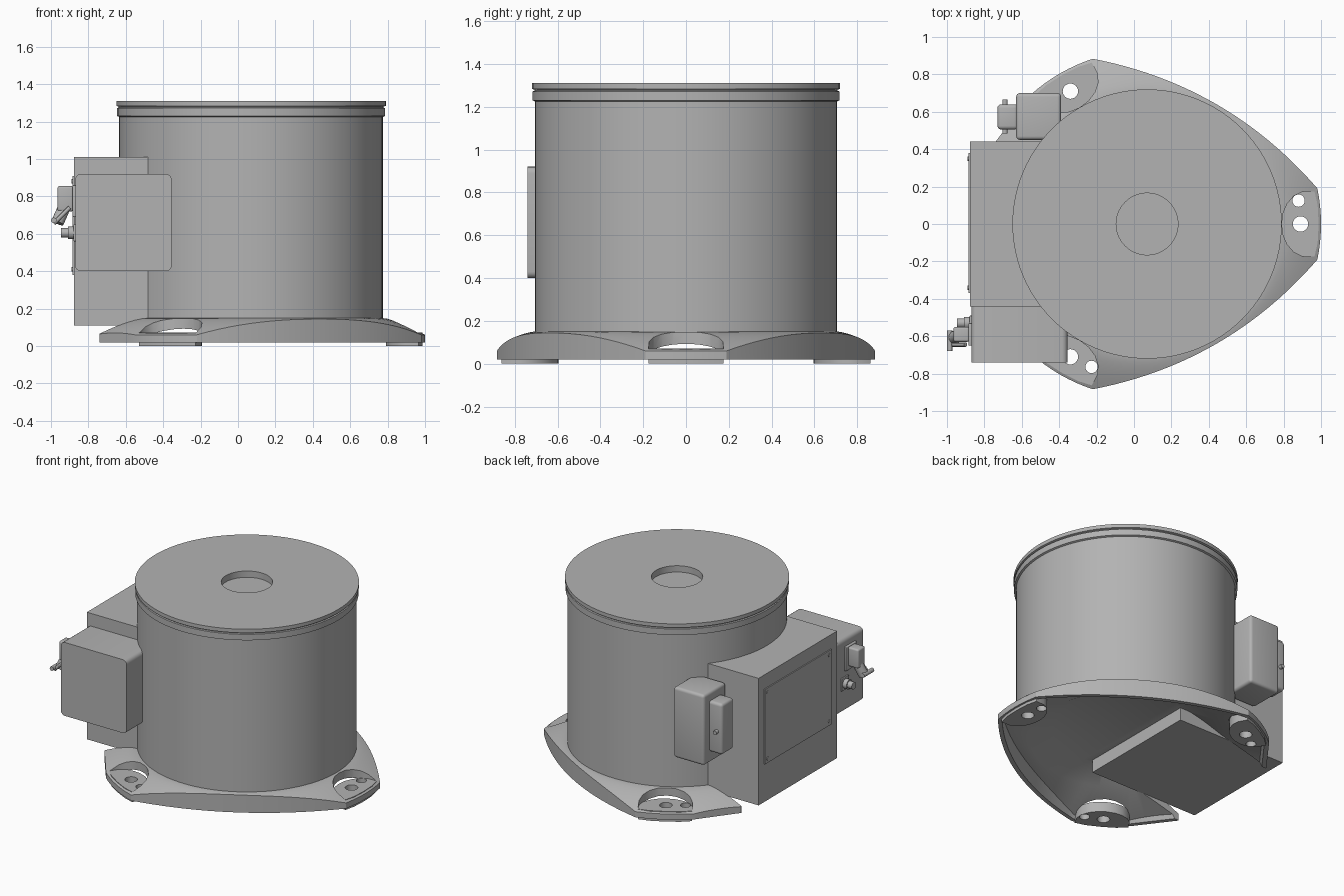
import bpy, bmesh
from math import pi, cos, sin, radians
from mathutils import Vector, Matrix

cube = bpy.data.objects.get("Cube")
if cube:
    bpy.data.objects.remove(cube, do_unlink=True)

grey = bpy.data.materials.new("machine_grey")
grey.use_nodes = True
COLOR = (0.45, 0.45, 0.45, 1)
grey.diffuse_color = COLOR
grey.node_tree.nodes["Principled BSDF"].inputs["Base Color"].default_value = COLOR

AXIS = Vector((0.07, 0, 0))   # drum axis
SEG = 96


def make(name, bm):
    bmesh.ops.recalc_face_normals(bm, faces=bm.faces)
    mesh = bpy.data.meshes.new(name)
    bm.to_mesh(mesh)
    bm.free()
    mesh.materials.append(grey)
    ob = bpy.data.objects.new(name, mesh)
    bpy.context.scene.collection.objects.link(ob)
    return ob


def activate(ob):
    bpy.ops.object.select_all(action='DESELECT')
    ob.select_set(True)
    bpy.context.view_layer.objects.active = ob


def smooth(ob):
    activate(ob)
    bpy.ops.object.shade_smooth_by_angle(angle=radians(30))


def cut(ob, cutter):
    mod = ob.modifiers.new("cut", 'BOOLEAN')
    mod.operation, mod.solver, mod.object = 'DIFFERENCE', 'EXACT', cutter
    activate(ob)
    bpy.ops.object.modifier_apply(modifier=mod.name)
    bpy.data.objects.remove(cutter, do_unlink=True)


def loft(name, rings, cap_start=True, cap_end=True):
    """Skin a list of equally long point rings."""
    bm = bmesh.new()
    vs = [[bm.verts.new(p) for p in ring] for ring in rings]
    n = len(vs[0])
    for a, b in zip(vs, vs[1:]):
        for i in range(n):
            j = (i + 1) % n
            bm.faces.new((a[i], a[j], b[j], b[i]))
    if cap_start:
        bm.faces.new(vs[0])
    if cap_end:
        bm.faces.new(vs[-1])
    return make(name, bm)


def circle(r, z):
    return [AXIS + Vector((r * cos(2 * pi * i / SEG), r * sin(2 * pi * i / SEG), z))
            for i in range(SEG)]


def box(name, x, y, z, bevel=0.0, axis=None):
    """Box from ranges; bevels all edges, or only those along one axis."""
    bm = bmesh.new()
    bmesh.ops.create_cube(bm, size=1)
    for v in bm.verts:
        v.co = Vector([(r[0] + r[1]) / 2 + c * (r[1] - r[0])
                       for r, c in zip((x, y, z), v.co)])
    if bevel:
        edges = [e for e in bm.edges if axis is None or
                 abs((e.verts[0].co - e.verts[1].co).normalized()[axis]) > 0.9]
        bmesh.ops.bevel(bm, geom=edges, offset=bevel, segments=4, profile=0.5, affect='EDGES')
    ob = make(name, bm)
    if bevel:
        smooth(ob)
    return ob


def rod(name, a, b, r, seg=24):
    a, b = Vector(a), Vector(b)
    bm = bmesh.new()
    rot = Vector((0, 0, 1)).rotation_difference(b - a).to_matrix().to_4x4()
    bmesh.ops.create_cone(bm, cap_ends=True, segments=seg, radius1=r, radius2=r,
                          depth=(b - a).length, matrix=Matrix.Translation((a + b) / 2) @ rot)
    ob = make(name, bm)
    smooth(ob)
    return ob


# Drum with flange, groove, top disc and central recess
drum = [(0.705, 0.145), (0.705, 1.225), (0.717, 1.23), (0.717, 1.272), (0.708, 1.275),
        (0.708, 1.28), (0.72, 1.284), (0.72, 1.31), (0.165, 1.31), (0.165, 1.265)]
smooth(loft("drum", [circle(r, z) for r, z in drum], cap_start=False))


# Base outline: three feet joined by bowed sides, widened at the service side
def turn(p, deg):
    return Matrix.Rotation(radians(deg), 2) @ Vector(p)


outline = []
for k in range(3):
    a0 = 120 * k
    for i in range(8):
        outline.append(turn((0.93, 0), a0 - 11.8 + 23.6 * i / 8))
    a, b = turn((0.93, 0), a0 + 11.8), turn((0.93, 0), a0 + 108.2)
    for i in range(24):
        t = i / 24
        if k == 1:
            c, d = Vector((-0.81, 0.44)), Vector((-0.81, -0.44))
            p = (a.lerp(c, t * 4) if t < 0.25 else
                 c.lerp(d, t * 2 - 0.5) if t < 0.75 else d.lerp(b, t * 4 - 3))
        else:
            p = a.lerp(b, t) + turn((0.12, 0), a0 + 60) * 4 * t * (1 - t)
        outline.append(p)


def top_z(r):
    return 0.15 - 0.09 * max(0, (r - 0.71) / 0.22) ** 1.4


def ring(radius, height):
    pts = []
    for p in outline:
        r = radius(p.length)
        q = p.normalized() * r
        pts.append(AXIS + Vector((q.x, q.y, height(r, p.length))))
    return pts


rings = [ring(lambda R: 0.66, lambda r, R: 0.24), ring(lambda R: 0.69, lambda r, R: 0.15)]
for s in range(1, 7):
    rings.append(ring(lambda R, s=s: 0.69 + (R - 0.69) * s / 6, lambda r, R: top_z(r)))
rings += [ring(lambda R: R, lambda r, R: 0.02),
          ring(lambda R: R - 0.03, lambda r, R: 0.02),
          ring(lambda R: R - 0.045, lambda r, R: top_z(R) - 0.02),
          ring(lambda R: 0.62, lambda r, R: 0.125),
          ring(lambda R: 0.47, lambda r, R: 0.2)]
base = loft("base", rings)

# Clearance for the service housing
cut(base, box("housing_cutter", (-1.2, -0.03), (-0.435, 0.435), (-0.5, 1)))

# Foot pads set in open pockets, each with two bolt holes
half = [(0.72, 0), (0.728, 0.06), (0.75, 0.11), (0.785, 0.15), (0.83, 0.172), (0.895, 0.175)]
profile = half + [(0.912, 0.1), (0.917, 0)]
profile += [(x, -y) for x, y in profile[-2:0:-1]]


def pad_prism(name, deg, z0, z1):
    pts = [turn(p, deg) for p in profile]
    return loft(name, [[AXIS + Vector((p.x, p.y, z)) for p in pts] for z in (z0, z1)])


for label, deg in (("left", 0), ("back", 120), ("front", 240)):
    cut(base, pad_prism("pocket_cutter", deg, -0.3, 0.5))
    pad = pad_prism(label + "_foot_pad", deg, 0, 0.072)
    for hole, r in (((0.82, 0), 0.041), ((0.81, 0.125), 0.033)):
        p = turn(hole, deg)
        c = AXIS + Vector((p.x, p.y, 0))
        cut(pad, rod("hole_cutter", c - Vector((0, 0, 1)), c + Vector((0, 0, 1)), r))
    smooth(pad)
smooth(base)

# Service housing with screwed cover plate
box("service_housing", (-0.877, -0.02), (-0.44, 0.44), (0.11, 1.01))
box("cover_plate", (-0.885, -0.876), (-0.37, 0.38), (0.38, 0.91))
for y in (-0.34, 0.35):
    for z in (0.41, 0.88):
        rod("cover_screw", (-0.88, y, z), (-0.889, y, z), 0.012, 12)

# Front connection box with its plugs
box("front_connection_box", (-0.87, -0.355), (-0.74, -0.43), (0.4, 0.92), 0.03, 1)
box("latch_socket", (-0.885, -0.865), (-0.65, -0.53), (0.69, 0.86), 0.005)
box("latch_plug", (-0.965, -0.88), (-0.63, -0.55), (0.72, 0.855), 0.012)
rod("plug_cable_gland", (-0.93, -0.59, 0.74), (-0.965, -0.61, 0.66), 0.034)
rod("latch_lever", (-0.9, -0.645, 0.74), (-0.985, -0.645, 0.655), 0.012, 12)
rod("latch_crossbar", (-0.985, -0.68, 0.672), (-0.985, -0.57, 0.672), 0.015, 12)
box("round_socket_plate", (-0.88, -0.865), (-0.57, -0.49), (0.56, 0.65), 0.004)
rod("round_socket", (-0.87, -0.53, 0.605), (-0.91, -0.53, 0.605), 0.034)
rod("round_socket_tip", (-0.9, -0.53, 0.605), (-0.945, -0.53, 0.605), 0.025)

# Rear connection box with clipped plug
box("rear_connection_box", (-0.63, -0.39), (0.45, 0.7), (0.42, 0.92), 0.02)
box("rear_plug", (-0.73, -0.62), (0.505, 0.64), (0.5, 0.86), 0.02)
rod("rear_plug_pin", (-0.69, 0.485, 0.66), (-0.69, 0.665, 0.66), 0.014, 16)
